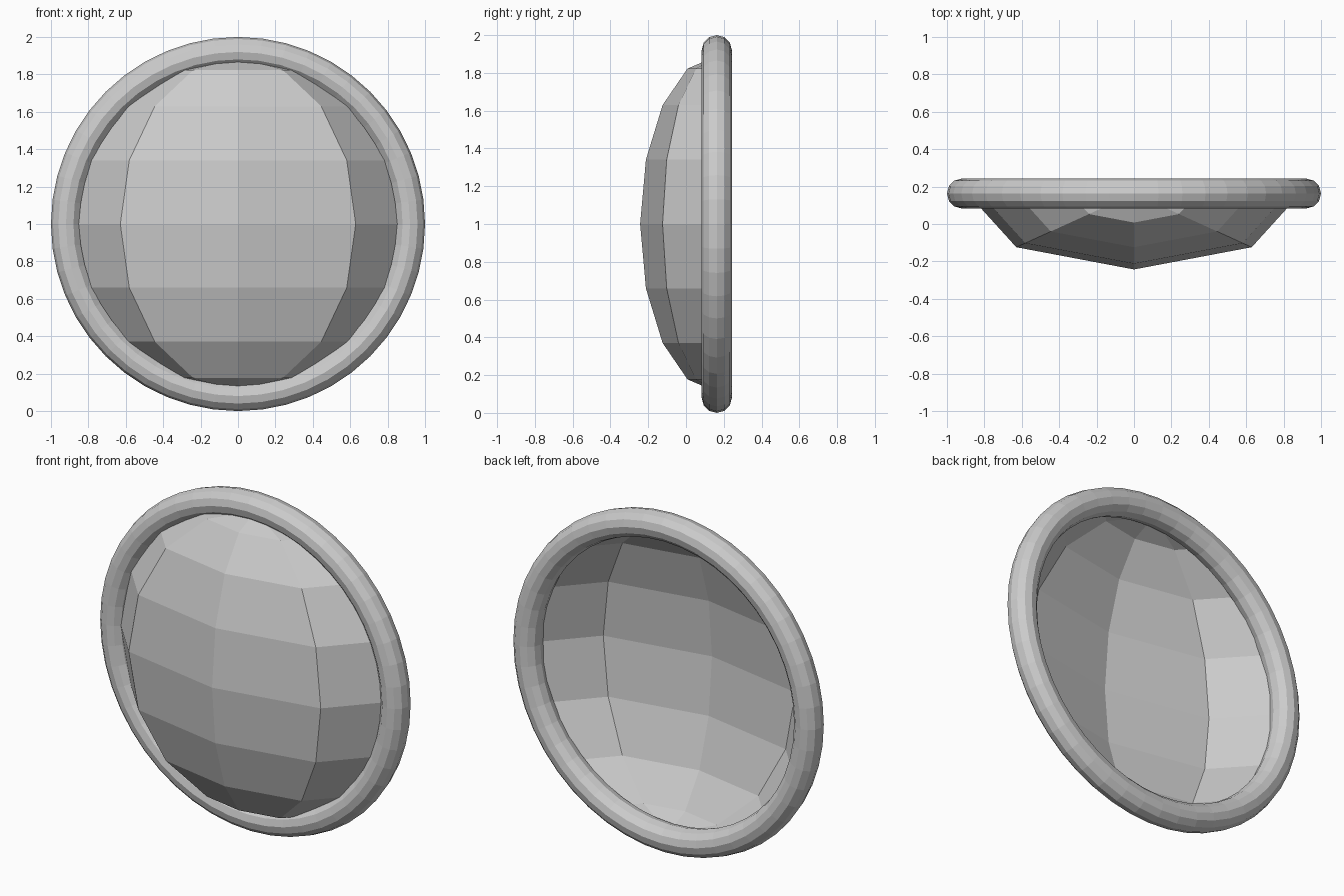
import bpy, bmesh, math
from mathutils import Matrix

if "Cube" in bpy.data.objects:
    bpy.data.objects.remove(bpy.data.objects["Cube"])

RIM_Y = 0.163    # plane of the ring and of the dish's open edge
CENTRE_Z = 1.0

# Rounded rim
bpy.ops.mesh.primitive_torus_add(
    major_radius=0.92, minor_radius=0.08, major_segments=48, minor_segments=12,
    location=(0, RIM_Y, CENTRE_Z), rotation=(math.pi / 2, 0, 0))
bpy.context.object.name = "rim"

# Faceted dish: front half of a flattened sphere, open at the back
bm = bmesh.new()
bmesh.ops.create_uvsphere(bm, u_segments=8, v_segments=8, radius=0.89)
bmesh.ops.delete(bm, geom=[v for v in bm.verts if v.co.y > 0.01], context='VERTS')
bm.transform(Matrix.Translation((0, RIM_Y, CENTRE_Z)) @ Matrix.Diagonal((1, 0.406 / 0.89, 1, 1)))
mesh = bpy.data.meshes.new("dish")
bm.to_mesh(mesh)
bm.free()
dish = bpy.data.objects.new("dish", mesh)
bpy.context.collection.objects.link(dish)
